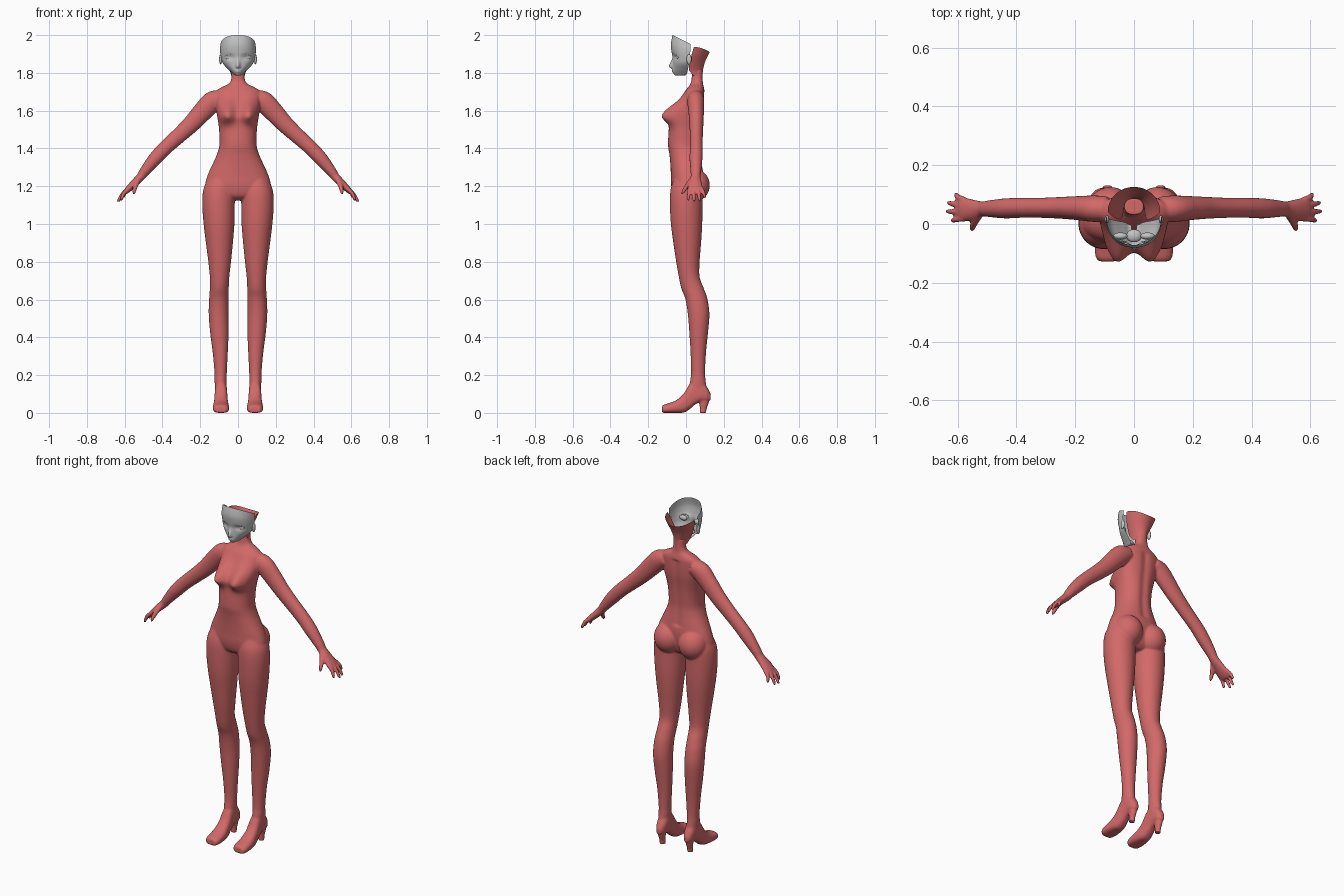
import bpy, bmesh, math
from mathutils import Vector, Matrix


def material(name, rgb):
    m = bpy.data.materials.new(name)
    m.diffuse_color = (*rgb, 1)
    return m


RED = material("body_red", (0.65, 0.14, 0.14))
GREY = material("mask_grey", (0.55, 0.55, 0.55))


def dense(rows, n=5):
    """Catmull-Rom refinement of a table of rows."""
    out = []
    for i in range(len(rows) - 1):
        p0, p1, p2 = rows[max(i - 1, 0)], rows[i], rows[i + 1]
        p3 = rows[min(i + 2, len(rows) - 1)]
        for k in range(n):
            t = k / n
            out.append([0.5 * (2 * b + (c - a) * t + (2 * a - 5 * b + 4 * c - d) * t * t
                               + (3 * b - a - 3 * c + d) * t ** 3)
                        for a, b, c, d in zip(p0, p1, p2, p3)])
    return out + [list(rows[-1])]


def spow(v, e):
    return math.copysign(abs(v) ** e, v)


def gauss(d, s):
    return math.exp(-0.5 * (d / s) ** 2)


def loft(bm, rings, closed=True):
    vs = [[bm.verts.new(p) for p in r] for r in rings]
    n = len(vs[0])
    for a, b in zip(vs, vs[1:]):
        for i in range(n if closed else n - 1):
            j = (i + 1) % n
            bm.faces.new((a[i], a[j], b[j], b[i]))
    if closed:
        bm.faces.new(vs[0])
        bm.faces.new(vs[-1])


def circle(n):
    return [(math.cos(2 * math.pi * i / n), math.sin(2 * math.pi * i / n)) for i in range(n)]


def tube(bm, rows, s, n=20):
    """Elliptical tube; each row is x, y, z, in-plane radius, y radius."""
    pts = [Vector((r[0] * s, r[1], r[2])) for r in rows]
    rings = []
    for i, p in enumerate(pts):
        t = (pts[min(i + 1, len(pts) - 1)] - pts[max(i - 1, 0)]).normalized()
        u = t.cross(Vector((0, 1, 0))).normalized()
        v = u.cross(t)
        rings.append([p + u * c * rows[i][3] + v * q * rows[i][4] for c, q in circle(n)])
    loft(bm, rings)


def ellipsoid(bm, centre, radii):
    bmesh.ops.create_uvsphere(bm, u_segments=28, v_segments=18, radius=1,
                              matrix=Matrix.Translation(centre) @ Matrix.Diagonal((*radii, 1)))


def finish(bm, name, mat):
    bmesh.ops.recalc_face_normals(bm, faces=bm.faces)
    me = bpy.data.meshes.new(name)
    bm.to_mesh(me)
    bm.free()
    me.materials.append(mat)
    me.shade_smooth()
    ob = bpy.data.objects.new(name, me)
    bpy.context.collection.objects.link(ob)
    return ob


# ---- body: torso, limbs and shoes fused into one skin ----
bm = bmesh.new()

# torso: z, half width, front y, back y
torso = [(1.82, .034, .03, .088), (1.77, .035, .03, .088), (1.742, .05, .024, .09),
         (1.725, .085, .012, .094), (1.70, .118, -.006, .098), (1.65, .12, -.03, .098),
         (1.60, .115, -.055, .095), (1.55, .107, -.075, .088), (1.50, .10, -.09, .083),
         (1.42, .098, -.095, .078), (1.37, .111, -.088, .08), (1.32, .133, -.083, .085),
         (1.26, .16, -.08, .09), (1.20, .173, -.078, .085), (1.15, .14, -.065, .07),
         (1.125, .07, -.035, .045)]
rings = []
for z, w, f, b in dense(torso):
    ring = []
    for c, q in circle(72):
        x, y = w * spow(c, .9), (f + b) / 2 + (b - f) / 2 * spow(q, .9)
        if q < 0:
            # chest volume on the front
            bump = gauss(x - .06, .034) + gauss(x + .06, .034)
            y -= .072 * bump * gauss(z - 1.575, .05 if z > 1.575 else .03) * min(1, -q * 2)
        elif 1.3 < z < 1.7:
            # spine groove
            y -= .008 * gauss(x, .015) * q
        ring.append((x, y, z))
    rings.append(ring)
loft(bm, rings)

# leg: z, inner x, outer x, front y, back y
leg = [(1.24, .03, .16, -.065, .08), (1.18, .018, .184, -.082, .087), (1.10, .017, .189, -.085, .087),
       (1.00, .019, .182, -.08, .086), (.90, .027, .17, -.067, .08), (.80, .037, .157, -.052, .072),
       (.72, .046, .149, -.038, .072), (.66, .049, .149, -.025, .094), (.60, .05, .153, -.003, .114),
       (.52, .05, .155, .01, .124), (.42, .05, .147, .018, .116), (.32, .054, .134, .024, .106),
       (.22, .059, .125, .027, .101), (.17, .06, .124, .022, .104), (.11, .064, .12, .01, .113)]
# shoe: y, sole z, top z, half width
shoe = [(-.127, .002, .036, .028), (-.115, 0, .044, .039), (-.09, 0, .052, .043), (-.05, 0, .068, .042),
        (-.01, .002, .105, .037), (.02, .02, .155, .034), (.05, .045, .18, .032), (.08, .06, .175, .031),
        (.11, .062, .14, .026), (.131, .068, .10, .012)]
# heel: z, front y, back y, half width
heel = [(.09, .068, .128, .024), (.05, .07, .12, .018), (.02, .073, .109, .015), (0, .073, .108, .016)]
# arm to knuckles: x, y, z, in-plane radius, y radius
arm = [(.09, .052, 1.668, .042, .042), (.135, .052, 1.648, .055, .045), (.19, .054, 1.592, .052, .041),
       (.25, .055, 1.527, .046, .037), (.32, .055, 1.462, .041, .034), (.385, .055, 1.403, .038, .034),
       (.44, .053, 1.345, .036, .034), (.495, .052, 1.278, .027, .028), (.515, .051, 1.25, .023, .026),
       (.55, .048, 1.215, .02, .036), (.585, .05, 1.18, .016, .041), (.602, .05, 1.162, .01, .037)]
# fingers: knuckle y, tip x, tip y, tip z
fingers = [(.018, .62, .012, 1.125), (.04, .636, .043, 1.117), (.062, .632, .072, 1.12), (.082, .608, .1, 1.138)]

for s in (1, -1):
    loft(bm, [[(s * ((i + o) / 2 + (o - i) / 2 * c), (f + b) / 2 + (b - f) / 2 * q, z) for c, q in circle(40)]
              for z, i, o, f, b in dense(leg)])
    loft(bm, [[(s * .09 + w * spow(c, .8), y, (lo + hi) / 2 + (hi - lo) / 2 * spow(q, .6 if q < 0 else 1))
               for c, q in circle(32)] for y, lo, hi, w in dense(shoe)])
    loft(bm, [[(s * .09 + w * c, (f + b) / 2 + (b - f) / 2 * q, z) for c, q in circle(24)]
              for z, f, b, w in dense(heel)])
    ellipsoid(bm, (s * .08, .042, 1.205), (.082, .084, .088))
    tube(bm, dense(arm), s, 28)
    for ky, tx, ty, tz in fingers:
        tube(bm, dense([(.575, ky, 1.19, .011, .010), ((.575 + tx) / 2 + .006, (ky + ty) / 2, (1.19 + tz) / 2 + .006,
             .0105, .0095), (tx - .003, ty, tz + .006, .008, .0075), (tx, ty, tz, .004, .004)]), s, 14)
    tube(bm, dense([(.525, .035, 1.24, .014, .014), (.543, .004, 1.20, .013, .012),
                    (.55, -.014, 1.172, .010, .009), (.551, -.021, 1.158, .005, .005)]), s, 14)

body = finish(bm, "body", RED)
remesh = body.modifiers.new("fuse", 'REMESH')
remesh.mode = 'VOXEL'
remesh.voxel_size = .005
remesh.use_smooth_shade = True
soften = body.modifiers.new("soften", 'SMOOTH')
soften.factor = .5
soften.iterations = 5

# ---- open shell at the back of the head: z, half width, front y, back y ----
shell = [(1.785, .036, .04, .088), (1.815, .044, .016, .09), (1.85, .062, .02, .098),
         (1.88, .078, .03, .11), (1.91, .089, .042, .126)]
bm = bmesh.new()
rings = []
for z, w, f, b in dense(shell):
    lift = .027 * max(0, (z - 1.82) / .09)
    rings.append([(w * math.cos(a), f + (b - f) * math.sin(a), z + lift * math.cos(a) ** 2)
                  for a in [math.pi * i / 36 for i in range(37)]])
loft(bm, rings, closed=False)
finish(bm, "head_back_shell", RED)

# ---- face mask: z, half width, front y, back y ----
face = [(1.786, .008, -.05, -.005), (1.789, .02, -.06, 0), (1.80, .032, -.067, .006), (1.82, .053, -.069, .01),
        (1.85, .08, -.068, .016), (1.88, .09, -.07, .02), (1.91, .094, -.076, .022),
        (1.95, .095, -.08, .024), (2.0, .092, -.071, .025)]
bm = bmesh.new()
rings = []
for z, w, f, b in dense(face, 7):
    ring = []
    for i in range(81):
        a = math.pi * i / 80
        x, y = w * spow(math.cos(a), .9), b + (f - b) * math.sin(a) ** .9
        front = math.sin(a) ** 2
        # nose, lips and eye sockets
        y -= .022 * gauss(x, .008) * gauss(z - 1.834, .022 if z > 1.834 else .007) * front
        y -= .005 * gauss(x, .012) * (gauss(z - 1.815, .004) + gauss(z - 1.806, .004)) * front
        y += .01 * (gauss(x - .047, .017) + gauss(x + .047, .017)) * gauss(z - 1.884, .011) * front
        # sloping top rim
        ring.append((x, y, z - .5 * (y + .071) * min(1, max(0, (z - 1.90) / .1))))
    rings.append(ring)
loft(bm, rings, closed=False)
finish(bm, "face_mask", GREY)

# ---- eyes, eyelids, ears, mouth pocket ----
for s, side in ((1, "left"), (-1, "right")):
    bm = bmesh.new()
    ellipsoid(bm, (s * .046, -.041, 1.884), (.024, .012, .015))
    finish(bm, "eye_" + side, GREY)
    bm = bmesh.new()
    tube(bm, dense([(.024, -.06, 1.882, .001, .001), (.036, -.062, 1.896, .002, .002),
                    (.054, -.055, 1.898, .002, .002), (.07, -.041, 1.887, .001, .001)]), s, 8)
    finish(bm, "eyelid_" + side, GREY)
    bm = bmesh.new()
    ellipsoid(bm, (s * .092, .016, 1.872), (.008, .013, .027))
    finish(bm, "ear_" + side, GREY)
bm = bmesh.new()
ellipsoid(bm, (0, -.04, 1.815), (.026, .022, .014))
finish(bm, "mouth_pocket", GREY)
